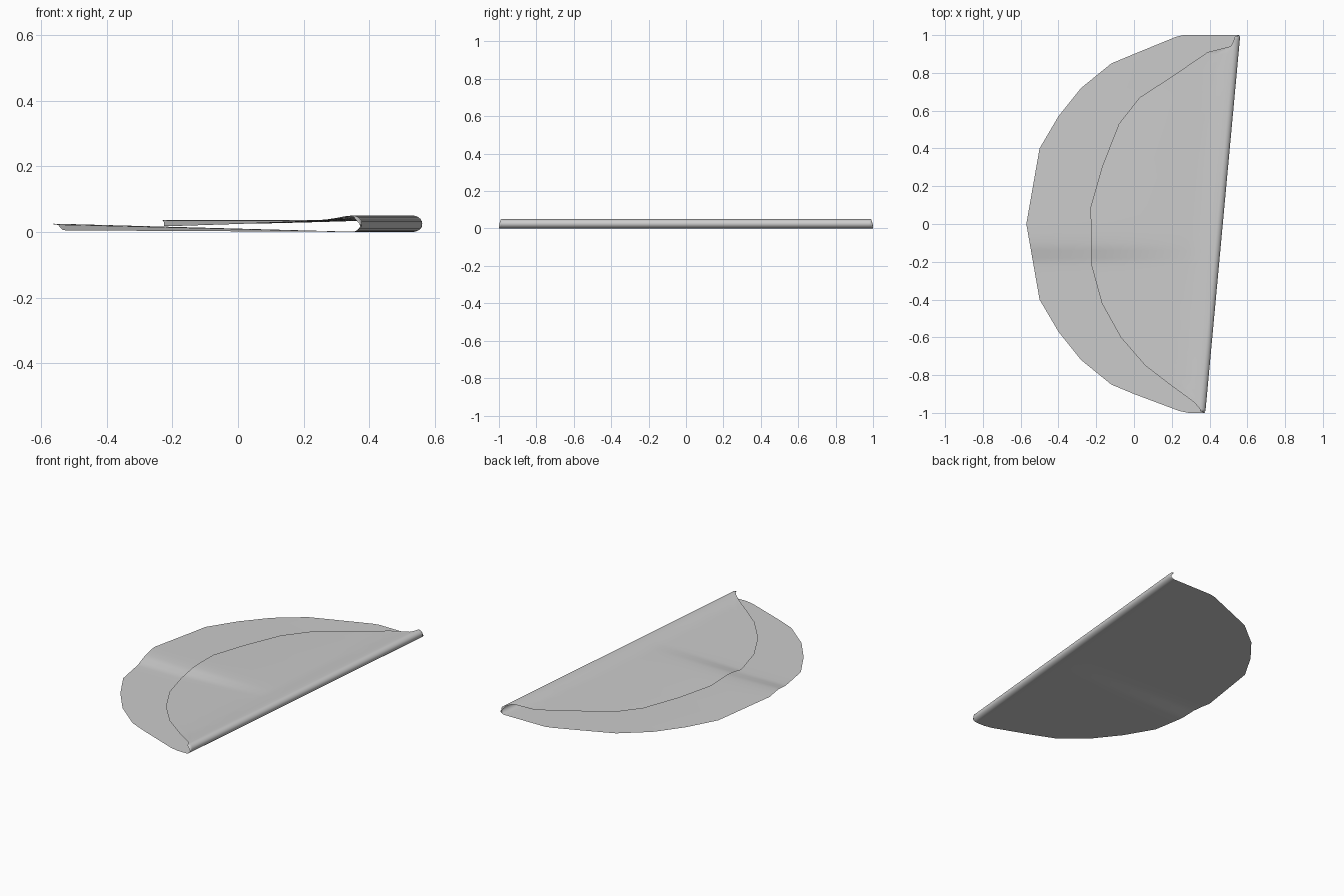
import bpy, bmesh, math

cube = bpy.data.objects.get("Cube")
if cube:
    bpy.data.objects.remove(cube)

# Cloth outlines as (y, x): lower layer and folded-over upper layer
LOWER = [(-1, .29), (-.99, .24), (-.9, 0), (-.85, -.12), (-.72, -.28), (-.57, -.4), (-.4, -.5), (0, -.57),
         (.4, -.5), (.57, -.4), (.72, -.28), (.85, -.12), (.9, 0), (.99, .22), (1, .26)]
UPPER = [(-.98, .36), (-.93, .3), (-.85, .19), (-.75, .06), (-.6, -.07), (-.42, -.17), (-.22, -.225),
         (.09, -.23), (.3, -.17), (.53, -.08), (.67, .03), (.78, .2), (.91, .39), (.94, .51), (.98, .54)]
# Height of the upper layer by distance from the fold
SAG = [(.03, .05), (.06, .047), (.11, .037), (.2, .033), (.45, .024), (.7, .016)]
# Soft crease running across the cloth
CREASE = [(-.24, 0), (-.2, .08), (-.12, .85), (-.07, 1), (.0, .97), (.3, .6), (.7, .2), (1, 0)]
ROLL = .03
STEPS = 14


def lerp(table, v):
    if v <= table[0][0]:
        return table[0][1]
    for (a, p), (b, q) in zip(table, table[1:]):
        if v <= b:
            return p + (q - p) * (v - a) / (b - a)
    return table[-1][1]


def crease(x, y):
    return .02 * max(0, min(1, (.35 - x) / .9)) * lerp(CREASE, y)


def row(y):
    """One cross-section: lower layer, rolled fold, upper layer."""
    fold = .47 + .0925 * y
    pts = []
    width = fold - lerp(LOWER, y)
    for i in range(STEPS):
        d = width + (ROLL - width) * i / STEPS
        x = fold - d
        pts.append((x, y, .005 * max(0, d - ROLL) + crease(x, y)))
    sweep = math.pi * (.4 if abs(y) > .99 else 1)
    for i in range(11):
        a = sweep * i / 10
        pts.append((fold - ROLL * (1 - math.sin(a)), y, .025 * (1 - math.cos(a))))
    width = max(ROLL, fold - lerp(UPPER, y))
    for i in range(1, STEPS + 1):
        d = ROLL + (width - ROLL) * i / STEPS
        x = fold - d
        flat = abs(y) > .97
        pts.append(pts[-1] if flat else (x, y, lerp(SAG, d) + 1.6 * crease(x, y)))
    return pts


# Rows at every outline corner plus an even spread
ys = {p[0] for p in LOWER + UPPER} | {round(-.95 + .05 * i, 2) for i in range(39)}
ys |= {-.22, -.18, -.16, -.14, -.12, -.08}
bm = bmesh.new()
rows = [[bm.verts.new(p) for p in row(y)] for y in sorted(ys)]
for r, s in zip(rows, rows[1:]):
    for j in range(len(r) - 1):
        bm.faces.new((r[j], r[j + 1], s[j + 1], s[j]))
bmesh.ops.remove_doubles(bm, verts=bm.verts, dist=.0005)
bmesh.ops.recalc_face_normals(bm, faces=bm.faces)
# Lower layer and fold face outwards
bm.faces.ensure_lookup_table()
if min(bm.faces, key=lambda f: f.calc_center_median().z).normal.z > 0:
    bmesh.ops.reverse_faces(bm, faces=bm.faces)
mesh = bpy.data.meshes.new("folded_cloth")
bm.to_mesh(mesh)
bm.free()

mat = bpy.data.materials.new("light_grey")
mat.use_nodes = True
colour = (.6, .6, .6, 1)
mat.diffuse_color = colour
mat.node_tree.nodes["Principled BSDF"].inputs["Base Color"].default_value = colour
mesh.materials.append(mat)

cloth = bpy.data.objects.new("folded_cloth", mesh)
bpy.context.collection.objects.link(cloth)
bpy.context.view_layer.objects.active = cloth
cloth.select_set(True)
bpy.ops.object.shade_smooth()
